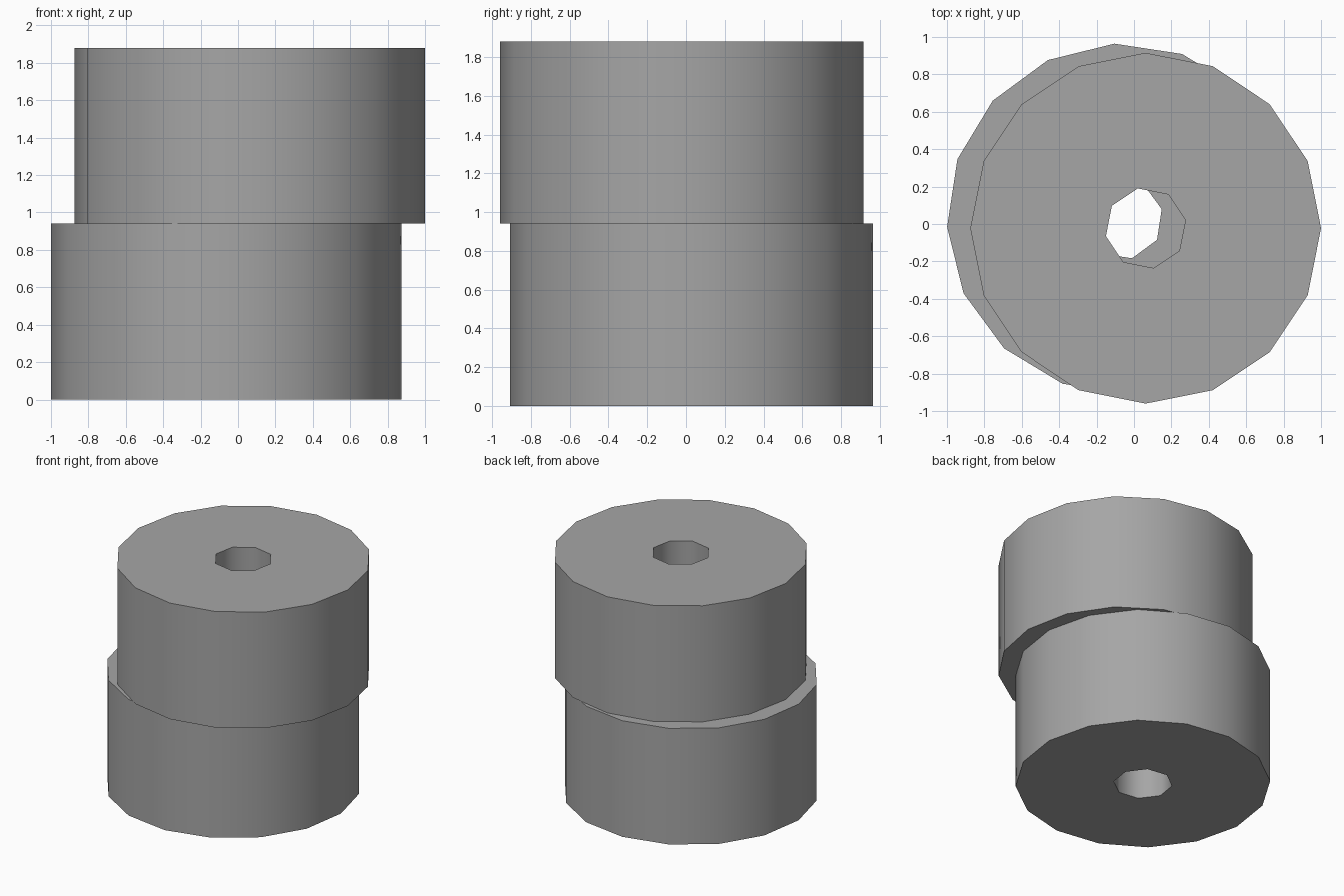
import bpy, bmesh
from math import cos, sin, radians, tau

default = bpy.data.objects.get("Cube")
if default:
    bpy.data.objects.remove(default, do_unlink=True)

GREY = (0.38, 0.38, 0.38, 1.0)
mat = bpy.data.materials.new("grey")
mat.use_nodes = True
mat.diffuse_color = GREY
mat.node_tree.nodes["Principled BSDF"].inputs["Base Color"].default_value = GREY

RADIUS, BORE, HEIGHT = 0.9375, 0.217, 0.94


def ring(bm, radius, sides, start, z):
    """Closed loop of edges around the z axis."""
    verts = [bm.verts.new((radius * cos(start + tau * i / sides),
                           radius * sin(start + tau * i / sides), z))
             for i in range(sides)]
    return [bm.edges.new((verts[i], verts[(i + 1) % sides])) for i in range(sides)]


def drum(name, x, y, z, turn):
    """Sixteen-sided drum with an eight-sided bore through it."""
    bm = bmesh.new()
    # annular base, then extrude it up into a solid
    edges = ring(bm, RADIUS, 16, 0, 0) + ring(bm, BORE, 8, tau / 32, 0)
    bmesh.ops.triangle_fill(bm, use_beauty=True, edges=edges, normal=(0, 0, 1))
    ext = bmesh.ops.extrude_face_region(bm, geom=bm.faces[:], use_keep_orig=True)
    top = [g for g in ext["geom"] if isinstance(g, bmesh.types.BMVert)]
    bmesh.ops.translate(bm, verts=top, vec=(0, 0, HEIGHT))
    bmesh.ops.recalc_face_normals(bm, faces=bm.faces[:])
    mesh = bpy.data.meshes.new(name)
    bm.to_mesh(mesh)
    bm.free()
    mesh.materials.append(mat)
    obj = bpy.data.objects.new(name, mesh)
    obj.location = (x, y, z)
    obj.rotation_euler.z = turn
    bpy.context.collection.objects.link(obj)
    # rounded walls, crisp rims
    bpy.ops.object.select_all(action='DESELECT')
    obj.select_set(True)
    bpy.context.view_layer.objects.active = obj
    bpy.ops.object.shade_smooth_by_angle(angle=radians(60))


# Two stacked drums, the lower one shifted and slightly turned
drum("lower_drum", -0.0625, 0.0275, 0, radians(2.6))
drum("upper_drum", 0.0625, -0.0225, HEIGHT, 0)
